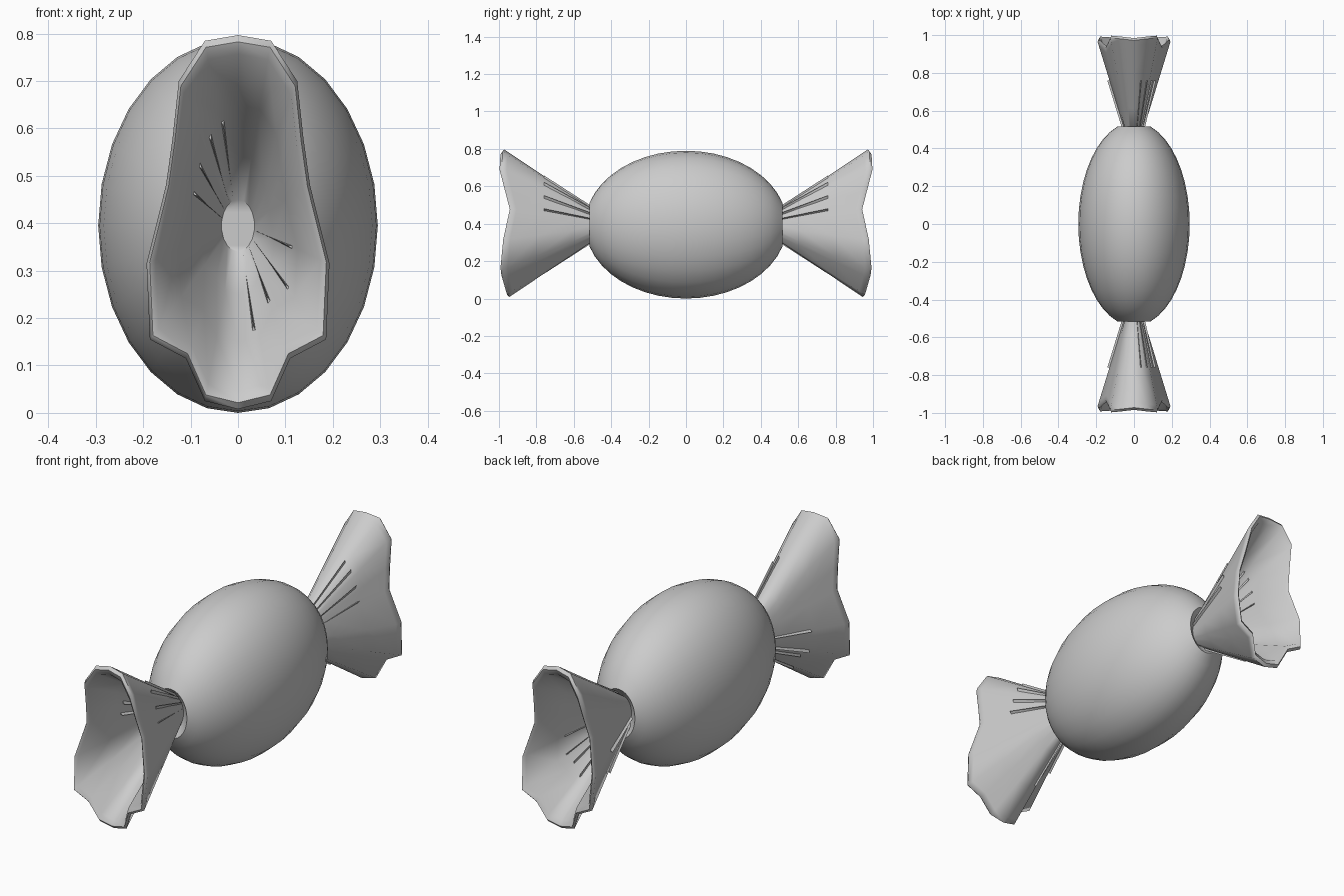
import bpy, bmesh, math
from mathutils import Vector

if "Cube" in bpy.data.objects:
    bpy.data.objects.remove(bpy.data.objects["Cube"])

grey = bpy.data.materials.new("soft_grey")
grey.use_nodes = True
COLOUR = (0.6, 0.6, 0.6, 1)
grey.diffuse_color = COLOUR
grey.node_tree.nodes["Principled BSDF"].inputs["Base Color"].default_value = COLOUR

MID_Z = 0.395


def finish(name, bm, angle=60):
    bmesh.ops.recalc_face_normals(bm, faces=bm.faces)
    mesh = bpy.data.meshes.new(name)
    bm.to_mesh(mesh)
    bm.free()
    mesh.materials.append(grey)
    obj = bpy.data.objects.new(name, mesh)
    bpy.context.collection.objects.link(obj)
    bpy.ops.object.select_all(action='DESELECT')
    obj.select_set(True)
    bpy.context.view_layer.objects.active = obj
    bpy.ops.object.shade_smooth_by_angle(angle=math.radians(angle))
    return obj


def loft(bm, rings):
    """Skin a list of closed rings of equal length."""
    loops = [[bm.verts.new(p) for p in ring] for ring in rings]
    for a, b in zip(loops, loops[1:]):
        for i in range(len(a)):
            j = (i + 1) % len(a)
            bm.faces.new((a[i], a[j], b[j], b[i]))
    return loops


def ellipse(rx, rz, y, angles):
    return [Vector((rx * math.sin(t), y, MID_Z + rz * math.cos(t))) for t in angles]


# Sweet body: a long ellipsoid with a dimple where each twist enters
SEGMENTS, STEPS, LENGTH = 28, 18, 0.54
turn = [2 * math.pi * i / SEGMENTS for i in range(SEGMENTS)]
end = math.asin(0.515 / LENGTH)
rings = [ellipse(0.036, 0.056, -0.47, turn)]
for k in range(STEPS + 1):
    t = end * (2 * k / STEPS - 1)
    rings.append(ellipse(0.295 * math.cos(t), 0.395 * math.cos(t), LENGTH * math.sin(t), turn))
rings.append(ellipse(0.036, 0.056, 0.47, turn))
bm = bmesh.new()
loft(bm, rings)
finish("candy_body", bm)

# Half of the ruffled rim of a wrapper end (x, y, z), from top to bottom
HALF_RIM = [(0, 0.972, 0.797), (0.07, 0.98, 0.785), (0.125, 0.985, 0.70),
            (0.138, 0.955, 0.58), (0.152, 0.93, 0.48), (0.193, 0.965, 0.315),
            (0.186, 0.98, 0.155), (0.11, 0.975, 0.115), (0.07, 0.95, 0.025),
            (0, 0.945, 0.008)]
rim = [Vector(p) for p in HALF_RIM]
rim += [Vector((-p.x, p.y, p.z)) for p in reversed(rim[1:-1])]
rim_turn = [2 * math.pi * i / len(rim) for i in range(len(rim))]
throat = ellipse(0.037, 0.058, 0.455, rim_turn)
inner_throat = ellipse(0.035, 0.055, 0.485, rim_turn)


def inset(p, scale, push):
    return Vector((p.x * scale, p.y + push, MID_Z + (p.z - MID_Z) * scale))


lip = [inset(p, 0.965, 0.012) for p in rim]
inner_rim = [inset(p, 0.9, 0.0) for p in rim]


def blend(a, b, f):
    return [p.lerp(q, f) for p, q in zip(a, b)]


def flip(p, side):
    return Vector((p.x, p.y * side, p.z))


def wrapper_end(name, side):
    rings = [blend(throat, rim, f) for f in (0, 0.3, 0.65, 0.95, 1)]
    rings.append(lip)
    rings += [blend(inner_rim, inner_throat, f) for f in (0, 0.35, 0.7, 1)]
    bm = bmesh.new()
    loops = loft(bm, [[flip(p, side) for p in ring] for ring in rings])
    bm.faces.new(loops[-1])
    bm.faces.new(loops[0])
    finish(name, bm)


def crease(bm, a, b, lift, side):
    """A thin tapering ridge along the wrapper surface."""
    axis = Vector((0, 0, MID_Z))
    out = Vector((b.x, 0, b.z - axis.z)).normalized() * lift
    across = Vector((out.z, 0, -out.x)).normalized() * 0.004
    pts = [a - out * 0.3, b - across - out * 0.3, b + across - out * 0.3, b + out, a + out]
    v = [bm.verts.new(flip(p, side)) for p in pts]
    for f in ((0, 1, 2), (1, 3, 2), (0, 4, 3, 1), (0, 2, 3, 4)):
        bm.faces.new([v[i] for i in f])


# Creases lie outside on two opposite quarters and inside on the other two
def wrapper_creases(name, side):
    bm = bmesh.new()
    for position in (0.8, 1.6, 2.7, 3.7, 5.0, 6.0, 7.0, 8.2):
        i = int(position)
        for mirror in (1, -1):
            outside = (mirror > 0) == (position < 4.5)
            start, stop = (throat, rim) if outside else (inner_throat, inner_rim)
            a = start[i].lerp(start[i + 1], position - i)
            b = stop[i].lerp(stop[i + 1], position - i)
            a, b = a.lerp(b, 0.06), a.lerp(b, (0.76 - a.y) / (b.y - a.y))
            a.x *= mirror
            b.x *= mirror
            crease(bm, a, b, 0.012 if outside else -0.012, side)
    finish(name, bm, 20)


for label, side in (("front", -1), ("back", 1)):
    wrapper_end(label + "_wrapper_end", side)
    wrapper_creases(label + "_wrapper_creases", side)
